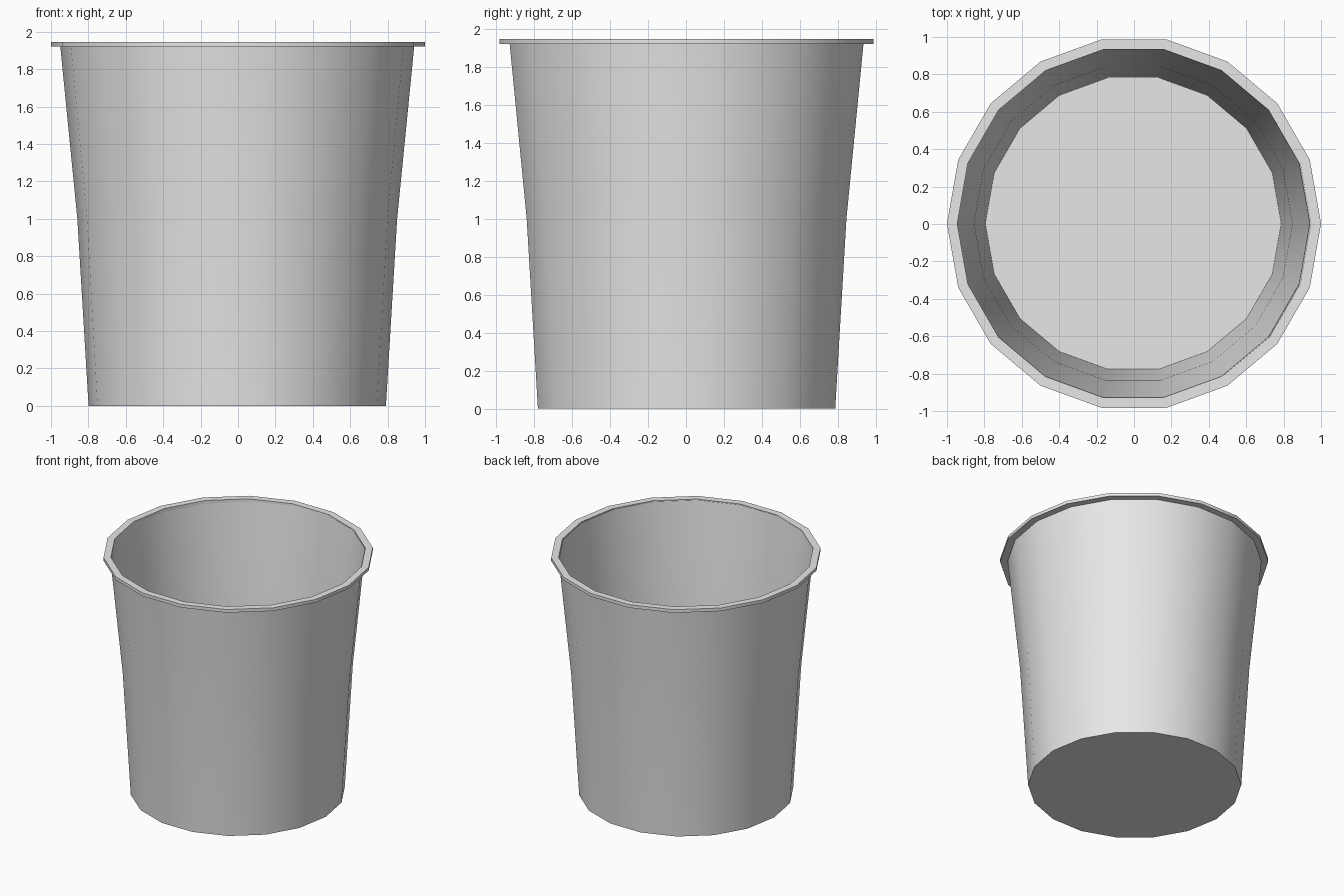
import bpy
import math

SIDES = 18

cube = bpy.data.objects.get("Cube")
if cube:
    bpy.data.objects.remove(cube, do_unlink=True)

grey = bpy.data.materials.new("light_grey_plastic")
grey.use_nodes = True
colour = (0.8, 0.8, 0.8, 1)
grey.diffuse_color = colour
grey.node_tree.nodes["Principled BSDF"].inputs["Base Color"].default_value = colour


def lathe(name, profile, centre=(0, 0), closed=False):
    """Spin (radius, height) points about z; cap the ends unless closed."""
    verts, faces = [], []
    for r, z in profile:
        for i in range(SIDES):
            a = math.tau * i / SIDES
            verts.append((centre[0] + r * math.cos(a), centre[1] + r * math.sin(a), z))
    n = len(profile)
    for k in range(n if closed else n - 1):
        lo, hi = k * SIDES, (k + 1) % n * SIDES
        for i in range(SIDES):
            j = (i + 1) % SIDES
            faces.append((lo + i, lo + j, hi + j, hi + i))
    if not closed:
        faces.append(tuple(reversed(range(SIDES))))
        faces.append(tuple(range((n - 1) * SIDES, n * SIDES)))
    mesh = bpy.data.meshes.new(name)
    mesh.from_pydata(verts, [], faces)
    mesh.materials.append(grey)
    obj = bpy.data.objects.new(name, mesh)
    bpy.context.collection.objects.link(obj)
    bpy.ops.object.select_all(action="DESELECT")
    obj.select_set(True)
    bpy.context.view_layer.objects.active = obj
    bpy.ops.object.shade_smooth_by_angle(angle=math.radians(30))
    return obj


# Thin tapered wall with a floor: up the outside, down the inside
wall = [(0.795, 0), (0.855, 1.0), (0.948, 1.94)]
inside = [(r - 0.004, max(z, 0.005)) for r, z in reversed(wall)]
lathe("bucket_body", wall + inside, centre=(-0.004, 0.003))

# Flat lip around the opening
lathe("rim", [(0.945, 1.92), (1.0, 1.92), (1.0, 1.946), (0.945, 1.946)],
      centre=(0, 0.002), closed=True)
